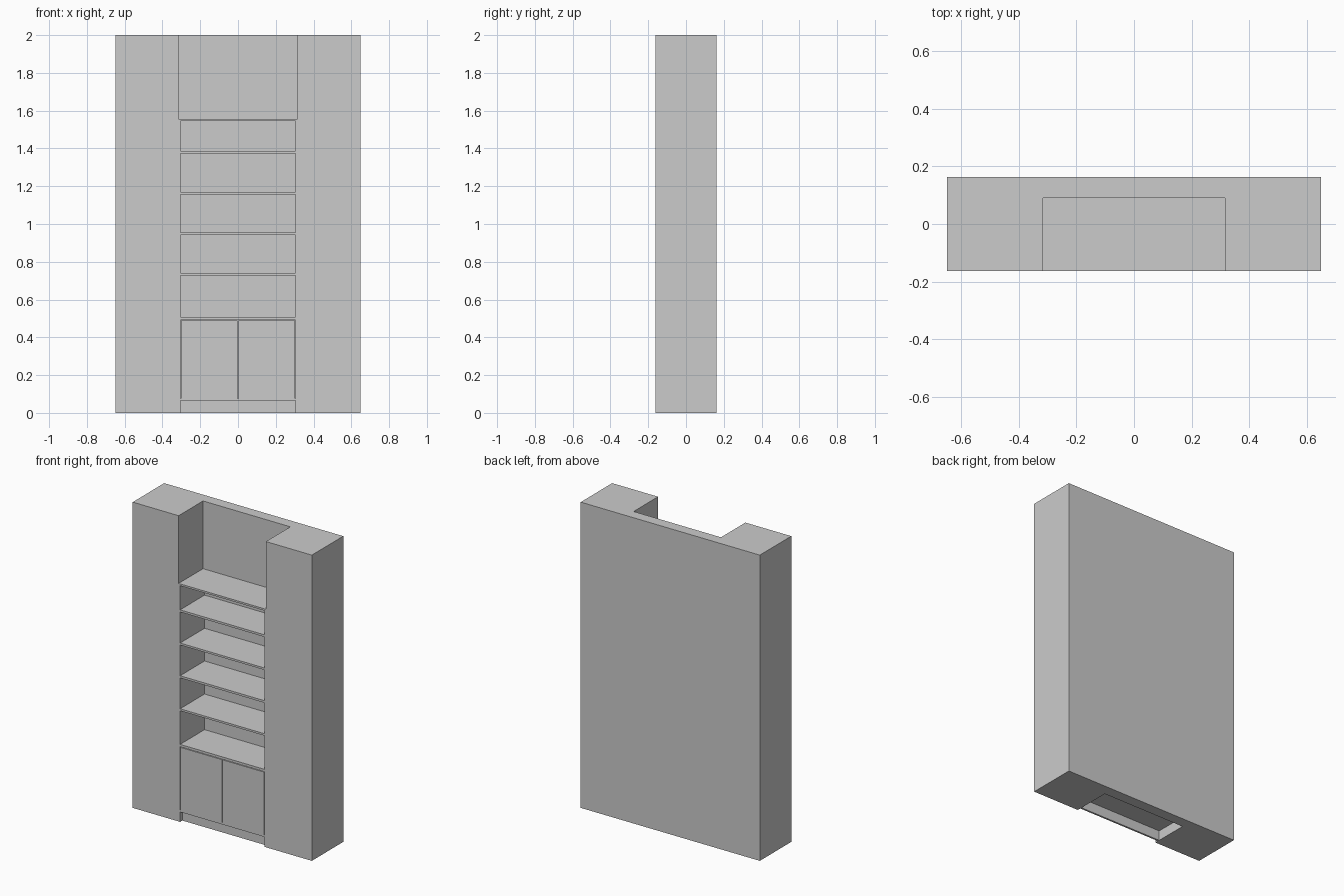
import bpy, bmesh

if "Cube" in bpy.data.objects:
    bpy.data.objects.remove(bpy.data.objects["Cube"])

FRONT, BACK, NICHE = -0.1625, 0.1625, 0.09
W, N, S = 0.648, 0.316, 0.305   # wall half width, niche half width, inside half width


def box(name, x0, x1, y0, y1, z0, z1):
    bm = bmesh.new()
    bmesh.ops.create_cube(bm, size=1)
    for v in bm.verts:
        v.co.x = x1 if v.co.x > 0 else x0
        v.co.y = y1 if v.co.y > 0 else y0
        v.co.z = z1 if v.co.z > 0 else z0
    return finish(name, bm)


def finish(name, bm):
    bmesh.ops.recalc_face_normals(bm, faces=bm.faces)
    me = bpy.data.meshes.new(name)
    bm.to_mesh(me)
    bm.free()
    ob = bpy.data.objects.new(name, me)
    bpy.context.collection.objects.link(ob)
    return ob


# Wall: U-shaped plan extruded to full height
plan = [(-W, FRONT), (-N, FRONT), (-N, NICHE), (N, NICHE),
        (N, FRONT), (W, FRONT), (W, BACK), (-W, BACK)]
bm = bmesh.new()
face = bm.faces.new([bm.verts.new((x, y, 0)) for x, y in plan])
ext = bmesh.ops.extrude_face_region(bm, geom=[face], use_keep_orig=True)
for v in ext["geom"]:
    if isinstance(v, bmesh.types.BMVert):
        v.co.z = 2
finish("alcove_wall", bm)

# Bookcase sides and top board
for side, name in ((-1, "left"), (1, "right")):
    a, b = sorted((side * S, side * N))
    box(name + "_side_panel", a, b, FRONT, NICHE, 0, 1.545)
box("top_board", -N, N, FRONT, NICHE, 1.545, 1.557)

# Shelves, including cabinet top and base
levels = [(0.065, 0.077), (0.492, 0.507), (0.727, 0.74), (0.942, 0.956),
          (1.157, 1.17), (1.373, 1.387)]
for i, (z0, z1) in enumerate(levels):
    box("shelf_%d" % i, -S, S, FRONT, NICHE, z0, z1)

# Cabinet doors with thin gaps
box("left_door", -S + 0.003, -0.0015, FRONT, FRONT + 0.012, 0.077, 0.488)
box("right_door", 0.0015, S - 0.003, FRONT, FRONT + 0.012, 0.077, 0.488)

# Recessed plinth
box("plinth", -S, S, FRONT + 0.023, FRONT + 0.035, 0, 0.065)
